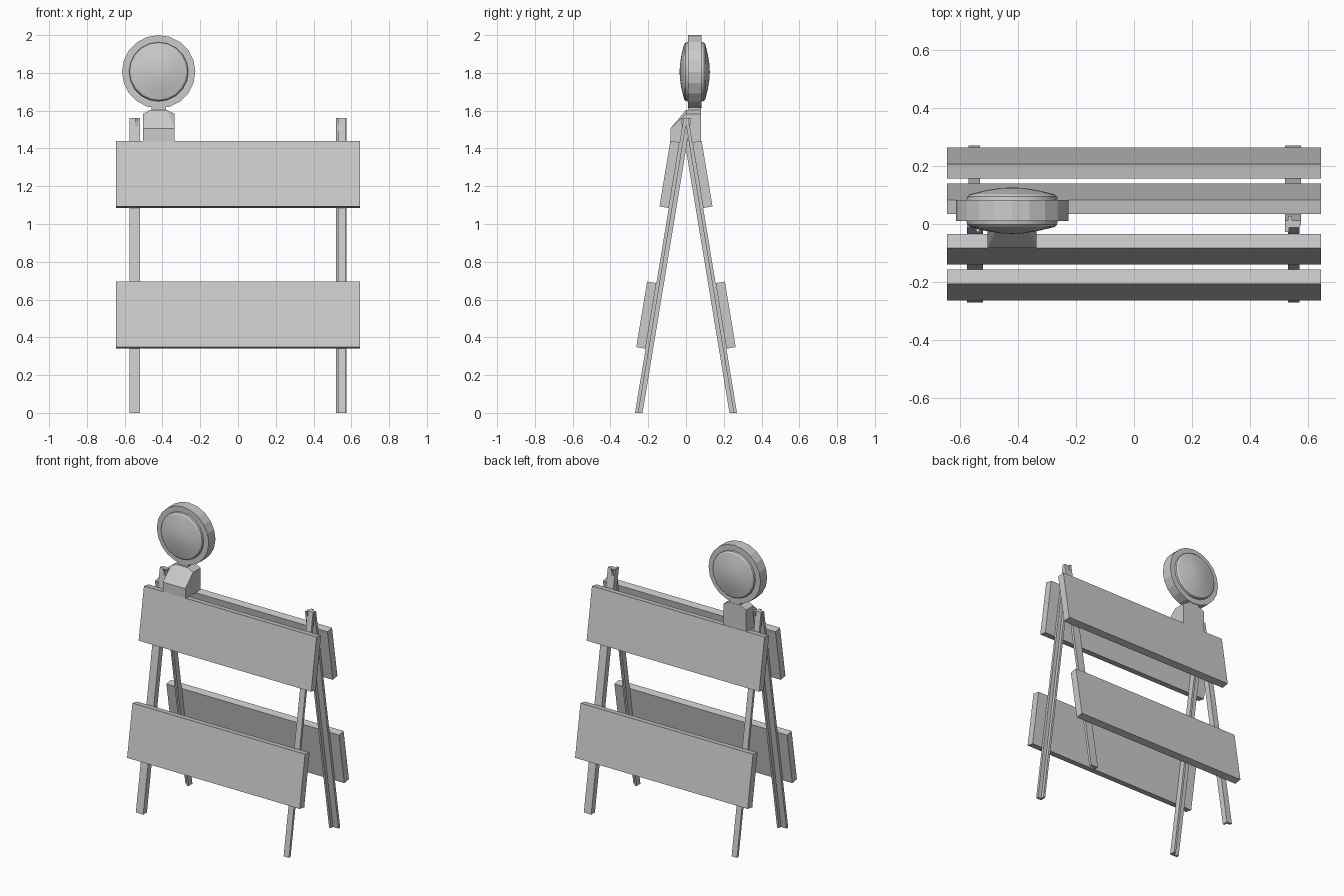
import bpy, bmesh, math
from mathutils import Vector

if "Cube" in bpy.data.objects:
    bpy.data.objects.remove(bpy.data.objects["Cube"])

SLOPE = 0.165                      # lean of the A-frame (y per z)
ANG = math.atan(SLOPE)


def finish(bm, name, smooth=False):
    bmesh.ops.recalc_face_normals(bm, faces=bm.faces)
    me = bpy.data.meshes.new(name)
    bm.to_mesh(me)
    bm.free()
    ob = bpy.data.objects.new(name, me)
    bpy.context.collection.objects.link(ob)
    if smooth:
        bpy.ops.object.select_all(action='DESELECT')
        ob.select_set(True)
        bpy.context.view_layer.objects.active = ob
        bpy.ops.object.shade_smooth_by_angle(angle=math.radians(20))
    return ob


def loft(name, a, b):
    """Closed prism between two matching outlines."""
    bm = bmesh.new()
    va = [bm.verts.new(p) for p in a]
    vb = [bm.verts.new(p) for p in b]
    n = len(a)
    bm.faces.new(va)
    bm.faces.new(vb[::-1])
    for i in range(n):
        j = (i + 1) % n
        bm.faces.new((va[i], vb[i], vb[j], va[j]))
    return finish(bm, name)


def lathe(name, profile, centre, steps, smooth):
    """Spin (radius, y) points about the y axis through centre."""
    bm = bmesh.new()
    vs = [bm.verts.new((r, y, 0)) for r, y in profile]
    es = [bm.edges.new(p) for p in zip(vs, vs[1:])]
    bmesh.ops.spin(bm, geom=vs + es, cent=(0, 0, 0), axis=(0, 1, 0),
                   angle=math.tau, steps=steps)
    bmesh.ops.remove_doubles(bm, verts=bm.verts, dist=1e-4)
    bmesh.ops.translate(bm, verts=bm.verts, vec=centre)
    return finish(bm, name, smooth)


# Two identical sides, the back one turned 180 degrees about z
for side, s in (("front", 1), ("back", -1)):
    # Slanted boards
    for label, z in (("upper", 1.085), ("lower", 0.34)):
        u = Vector((0, math.sin(ANG), math.cos(ANG))) * 0.352
        n = Vector((0, -math.cos(ANG), math.sin(ANG))) * 0.05
        p = Vector((0, -0.27 + SLOPE * z, z))
        sec = [p, p + n, p + n + u, p + u]
        ends = [[(x, s * q.y, q.z) for q in sec] for x in (-0.645, 0.645)]
        loft(f"{side}_{label}_board", *ends)

    # Angle-iron legs: outer flange plus a flange on the inner side
    for label, xo, xi in (("wide", -0.575, -0.52), ("narrow", 0.57, 0.53)):
        t = 0.014 if xo < 0 else -0.014
        sec = [(xo, -0.27), (xi, -0.27), (xi, -0.23), (xi - t, -0.23),
               (xi - t, -0.252), (xo, -0.252)]
        ends = [[(s * x, s * (y + SLOPE * z), z) for x, y in sec]
                for z in (0, 1.56)]
        loft(f"{side}_{label}_leg", *ends)

# Lamp battery case with sloping front and chamfered top
LX = -0.42
bm = bmesh.new()
for m in (-1, 1):
    for dx, y, z in ((0.084, -0.083, 1.435), (0.084, 0.08, 1.435),
                     (0.084, -0.083, 1.505), (0.084, 0.0, 1.583),
                     (0.084, 0.08, 1.583), (0.045, 0.0, 1.604),
                     (0.045, 0.08, 1.604)):
        bm.verts.new((LX + m * dx, y, z))
bmesh.ops.convex_hull(bm, input=bm.verts)
bmesh.ops.dissolve_limit(bm, angle_limit=0.02, verts=bm.verts, edges=bm.edges)
finish(bm, "lamp_case")

# Neck between case and lamp
loft("lamp_neck",
     [(LX + x, y, 1.59) for x, y in ((-.038, .012), (.038, .012), (.038, .078), (-.038, .078))],
     [(LX + x, y, 1.63) for x, y in ((-.038, .012), (.038, .012), (.038, .078), (-.038, .078))])

# Round lamp housing and the domed lenses on both faces
centre = (LX, 0.046, 1.806)
lathe("lamp_housing", [(0, -0.036), (0.194, -0.036), (0.194, 0.036), (0, 0.036)],
      centre, 20, False)
for side, s in (("front", -1), ("back", 1)):
    lathe(f"{side}_lens", [(0.158, s * 0.03), (0.155, s * 0.048), (0.147, s * 0.056),
                           (0.09, s * 0.07), (0.04, s * 0.078), (0, s * 0.08)],
          centre, 20, True)
